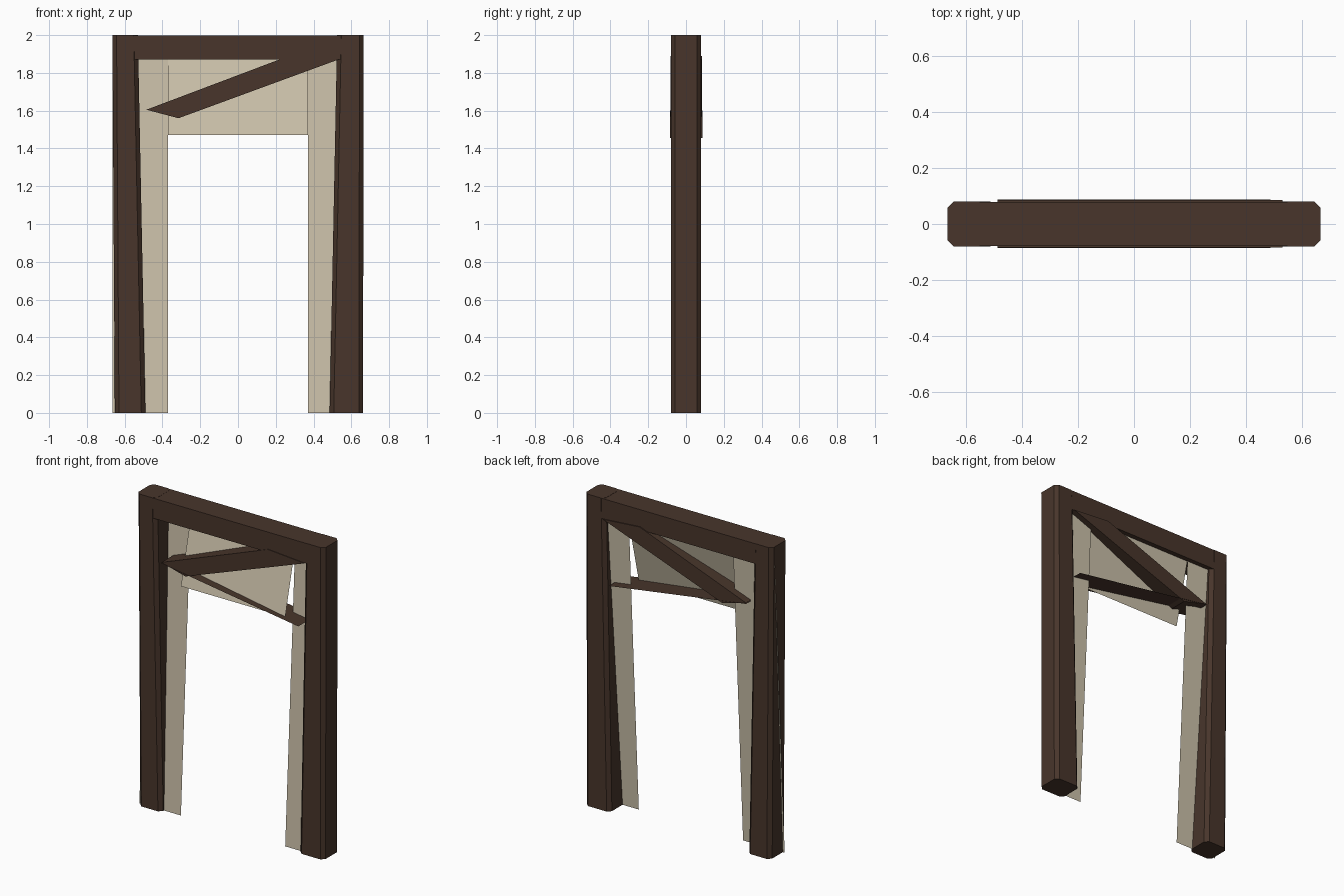
import bpy, bmesh, math

if "Cube" in bpy.data.objects:
    bpy.data.objects.remove(bpy.data.objects["Cube"])

def material(name, col):
    m = bpy.data.materials.new(name)
    m.diffuse_color = (*col, 1)
    m.use_nodes = True
    m.node_tree.nodes["Principled BSDF"].inputs["Base Color"].default_value = m.diffuse_color
    return m

WOOD = material("dark_wood", (0.065, 0.036, 0.024))
PLASTER = material("plaster", (0.60, 0.53, 0.40))

def add_object(name, verts, faces, mat):
    me = bpy.data.meshes.new(name)
    me.from_pydata(verts, [], faces)
    bm = bmesh.new()
    bm.from_mesh(me)
    bmesh.ops.recalc_face_normals(bm, faces=bm.faces)
    bm.to_mesh(me)
    bm.free()
    ob = bpy.data.objects.new(name, me)
    bpy.context.collection.objects.link(ob)
    me.materials.append(mat)
    return ob

def loft(name, rings, mat):
    """Join two matching rings of points into a closed solid."""
    a, b = rings
    n = len(a)
    sides = [(i, (i + 1) % n, n + (i + 1) % n, n + i) for i in range(n)]
    return add_object(name, a + b, sides + [tuple(range(n)), tuple(range(n, 2 * n))], mat)

def octagon(x0, x1, y, c, z):
    pts = [(x0, -y + c), (x0 + c, -y), (x1 - c, -y), (x1, -y + c),
           (x1, y - c), (x1 - c, y), (x0 + c, y), (x0, y - c)]
    return [(px, py, z) for px, py in pts]

def smooth(ob, deg=25):
    bpy.ops.object.select_all(action='DESELECT')
    ob.select_set(True)
    bpy.context.view_layer.objects.active = ob
    bpy.ops.object.shade_smooth_by_angle(angle=math.radians(deg))

# Tapered, chamfered posts
smooth(loft("left_post", [octagon(-0.652, -0.49, 0.08, 0.022, 0),
                          octagon(-0.665, -0.53, 0.08, 0.022, 2)], WOOD))
smooth(loft("right_post", [octagon(0.485, 0.662, 0.08, 0.022, 0),
                           octagon(0.525, 0.665, 0.08, 0.022, 2)], WOOD))

# Top beam
loft("top_beam", [octagon(-0.66, 0.66, 0.079, 0.02, 1.87),
                  octagon(-0.66, 0.66, 0.079, 0.02, 1.999)], WOOD)

# Diagonal brace with slanted ends
outline = [(-0.485, 1.605), (-0.315, 1.56), (0.53, 1.87), (0.27, 1.89)]
loft("diagonal_brace", [[(x, y, z) for x, z in outline] for y in (-0.083, 0.085)], WOOD)

# Thin sloping board below the brace
add_object("sloping_board", [(-0.487, -0.085, 1.60), (0.487, -0.085, 1.455),
                             (0.487, 0.087, 1.455), (-0.487, 0.087, 1.60)],
           [(0, 1, 2, 3)], WOOD)

# Slightly leaning plaster panels
def panel(name, x0, x1, z0):
    add_object(name, [(x0, -0.05, z0), (x1, -0.05, z0), (x1, 0.05, 1.88), (x0, 0.05, 1.88)],
               [(0, 1, 2, 3)], PLASTER)

panel("left_panel", -0.665, -0.37, 0)
panel("right_panel", 0.37, 0.66, 0)
panel("over_door_panel", -0.37, 0.37, 1.47)
